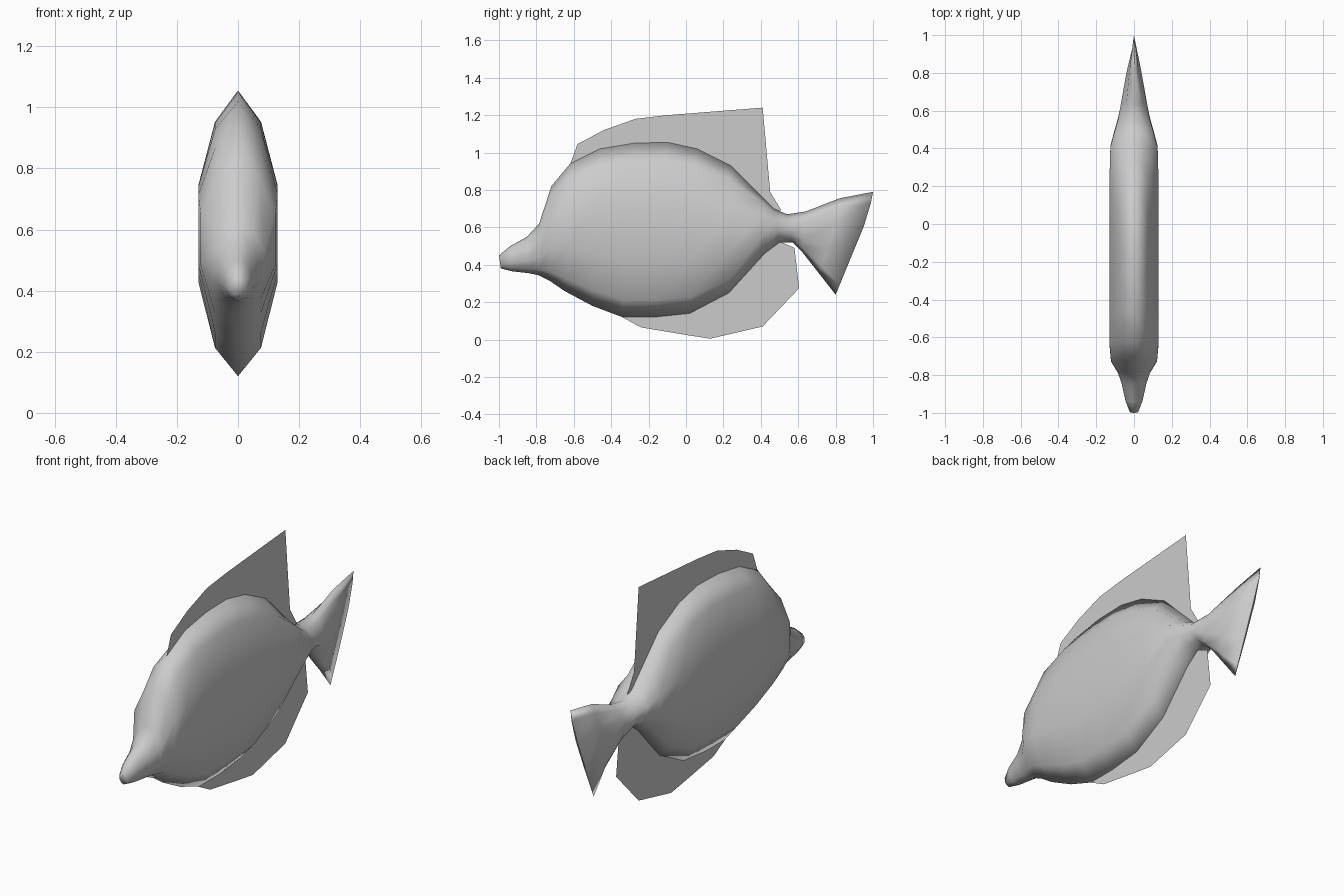
import bpy, bmesh

grey = bpy.data.materials.new("light grey")
grey.diffuse_color = (0.6, 0.6, 0.6, 1)


def make_object(name, verts, faces, smooth):
    me = bpy.data.meshes.new(name)
    me.from_pydata(verts, [], faces)
    me.materials.append(grey)
    for p in me.polygons:
        p.use_smooth = smooth
    ob = bpy.data.objects.new(name, me)
    bpy.context.collection.objects.link(ob)
    return ob


# Body stations: y at bottom, z at bottom, y at top, z at top, half width
stations = [
    (-0.99, 0.38, -1.00, 0.45, 0.022),
    (-0.93, 0.365, -0.94, 0.50, 0.045),
    (-0.84, 0.355, -0.85, 0.55, 0.065),
    (-0.79, 0.345, -0.785, 0.62, 0.085),
    (-0.73, 0.315, -0.72, 0.82, 0.122),
    (-0.65, 0.26, -0.62, 0.94, 0.13),
    (-0.50, 0.18, -0.46, 1.02, 0.13),
    (-0.34, 0.12, -0.28, 1.05, 0.13),
    (-0.17, 0.12, -0.10, 1.055, 0.13),
    (0.02, 0.14, 0.06, 1.02, 0.13),
    (0.23, 0.25, 0.24, 0.93, 0.13),
    (0.42, 0.46, 0.40, 0.77, 0.125),
    (0.50, 0.52, 0.47, 0.70, 0.105),
    (0.57, 0.52, 0.54, 0.67, 0.085),
    (0.62, 0.47, 0.64, 0.685, 0.07),
    (0.71, 0.355, 0.82, 0.755, 0.04),
    (0.80, 0.24, 1.00, 0.79, 0.004),
]
# Half cross-section: height fraction, width fraction
half = [(0, 0), (0.1, 0.58), (0.333, 1), (0.667, 1), (0.89, 0.58), (1, 0)]
ring = half + [(t, -w) for t, w in half[-2:0:-1]]
n = len(ring)

verts = []
for i, (yb, zb, yt, zt, hw) in enumerate(stations):
    bow = 0.12 if i >= len(stations) - 2 else 0.0   # rounded tail edge
    for t, w in ring:
        y = yb + (yt - yb) * t + bow * t * t * (1 - t)
        verts.append((hw * w, y, zb + (zt - zb) * t))

faces = [list(range(n)), [len(verts) - 1 - k for k in range(n)]]
for i in range(len(stations) - 1):
    for k in range(n):
        a, b = i * n + k, i * n + (k + 1) % n
        faces.append((a, b, b + n, a + n))
body = make_object("fish_body", verts, faces, True)
bm = bmesh.new()
bm.from_mesh(body.data)
bmesh.ops.recalc_face_normals(bm, faces=bm.faces)
bm.to_mesh(body.data)
bm.free()


# Flat fins: outline in the y-z plane
def fin(name, outline):
    make_object(name, [(0, y, z) for y, z in outline],
                [list(range(len(outline)))], False)


fin("dorsal_fin", [
    (0.51, 0.69), (0.45, 0.79), (0.41, 1.24), (-0.10, 1.20), (-0.27, 1.18),
    (-0.44, 1.12), (-0.58, 1.045), (-0.62, 0.935), (-0.46, 1.01),
    (-0.28, 1.04), (-0.10, 1.045), (0.06, 1.01), (0.24, 0.92), (0.40, 0.76),
    (0.47, 0.69)])
fin("anal_fin", [
    (-0.36, 0.13), (-0.24, 0.065), (0.0, 0.025), (0.13, 0.005), (0.41, 0.07),
    (0.605, 0.275), (0.58, 0.49), (0.50, 0.525), (0.42, 0.47), (0.23, 0.26),
    (0.02, 0.15), (-0.17, 0.13)])
